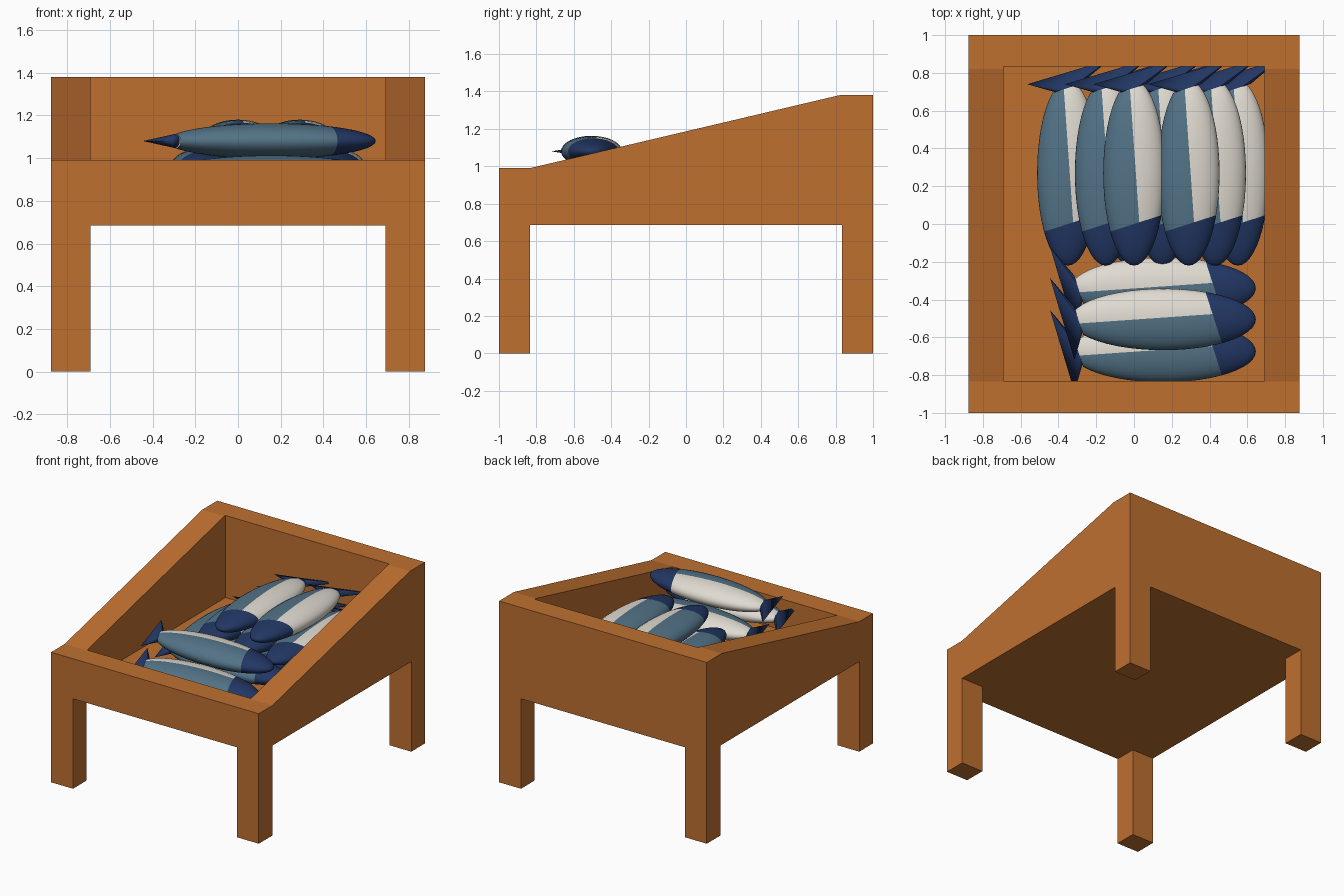
import bpy, bmesh, math
from mathutils import Vector, Matrix

if "Cube" in bpy.data.objects:
    bpy.data.objects.remove(bpy.data.objects["Cube"])


def material(name, rgb):
    m = bpy.data.materials.new(name)
    m.diffuse_color = (*rgb, 1)
    m.use_nodes = True
    m.node_tree.nodes["Principled BSDF"].inputs["Base Color"].default_value = m.diffuse_color
    return m


wood = material("wood", (0.52, 0.16, 0.03))
blue = material("fish_blue", (0.085, 0.17, 0.24))
white = material("fish_belly", (0.75, 0.71, 0.64))
navy = material("fish_navy", (0.016, 0.038, 0.127))


def make_object(name, bm, mats=()):
    me = bpy.data.meshes.new(name)
    bm.to_mesh(me)
    bm.free()
    for m in mats:
        me.materials.append(m)
    ob = bpy.data.objects.new(name, me)
    bpy.context.collection.objects.link(ob)
    return ob


# crate body: side profile extruded across the full width
bm = bmesh.new()
profile = [(-1, 0), (1, 0), (1, 1.38), (0.82, 1.38), (-0.835, 0.99), (-1, 0.99)]
face = bm.faces.new([bm.verts.new((-0.875, y, z)) for y, z in profile])
ext = bmesh.ops.extrude_face_region(bm, geom=[face])
bmesh.ops.translate(bm, vec=(1.75, 0, 0),
                    verts=[v for v in ext["geom"] if isinstance(v, bmesh.types.BMVert)])
bmesh.ops.recalc_face_normals(bm, faces=bm.faces)
crate = make_object("crate", bm, [wood])


def cut(lo, hi):
    lo, hi = Vector(lo), Vector(hi)
    b = bmesh.new()
    bmesh.ops.create_cube(b, size=1, matrix=Matrix.Translation((lo + hi) / 2)
                          @ Matrix.Diagonal((*(hi - lo), 1)))
    cutter = make_object("cutter", b, [wood])
    cutter.hide_render = True
    mod = crate.modifiers.new("cut", "BOOLEAN")
    mod.operation, mod.solver, mod.object = "DIFFERENCE", "EXACT", cutter
    bpy.context.view_layer.objects.active = crate
    bpy.ops.object.modifier_apply(modifier=mod.name)
    bpy.data.objects.remove(cutter)


cut((-0.69, -0.83, 0.755), (0.69, 0.835, 2))   # tray hollow
cut((-0.69, -2, -1), (0.69, 2, 0.685))         # gap between left and right legs
cut((-2, -0.835, -1), (2, 0.835, 0.685))       # gap between front and back legs

# fish body: flattened ellipsoid, lying on its side, head at +x, belly at +y
L, W, H = 0.49, 0.163, 0.083
SLANT = 0.32
bm = bmesh.new()
bmesh.ops.create_uvsphere(bm, u_segments=32, v_segments=24, radius=1,
                          matrix=Matrix.Diagonal((L, W, H, 1)) @ Matrix.Rotation(math.pi / 2, 4, "Y"))


def split(co, no, clear=False):
    bmesh.ops.bisect_plane(bm, geom=bm.verts[:] + bm.edges[:] + bm.faces[:], dist=1e-5,
                           plane_co=co, plane_no=no, clear_outer=clear)


head_x, tail_x = 0.27, -0.45
split((head_x, 0, 0), (1, SLANT, 0))
split((0.29, 0.03, 0), (-0.07, 1, 0))
split((tail_x, 0, 0), (-1, -SLANT, 0), True)
for f in bm.faces:
    c = f.calc_center_median()
    if c.x + SLANT * c.y > head_x:
        f.material_index = 2
    elif c.y > 0.03 + 0.07 * (c.x - 0.29):
        f.material_index = 1
    f.smooth = True

# tail fin: wedge from the cut section out to a thin slanted edge
ring = [(tail_x - SLANT * 0.068 * math.cos(a), 0.068 * math.cos(a), 0.033 * math.sin(a))
        for a in (i * math.tau / 16 for i in range(16))]
tips = [(-0.47, -0.215, 0), (-0.60, 0.22, 0)]
fin = bmesh.ops.convex_hull(bm, input=[bm.verts.new(p) for p in ring + tips])
for g in fin["geom"]:
    if isinstance(g, bmesh.types.BMFace):
        g.material_index = 2
bmesh.ops.recalc_face_normals(bm, faces=bm.faces)
first = make_object("fish", bm, [blue, white, navy])
bpy.context.view_layer.objects.active = first
first.select_set(True)
bpy.ops.object.shade_smooth_by_angle(angle=math.radians(35))

# pile: two stacks, one pointing to the front and one pointing right
places = [((x, 0.27, z), -math.pi / 2)
          for z, row in ((0.835, (-0.35, -0.02, 0.27, 0.55)),
                         (0.965, (-0.15, 0.15, 0.43)),
                         (1.097, (0.0, 0.29)))
          for x in row]
places += [((0.155, y, z), 0) for y, z in ((-0.675, 0.93), (-0.34, 0.93), (-0.505, 1.08))]
for i, (loc, rot) in enumerate(places):
    ob = first
    if i:
        ob = first.copy()
        bpy.context.collection.objects.link(ob)
    ob.name = f"fish_{i + 1}"
    ob.location = loc
    ob.rotation_euler = (0, 0, rot)
